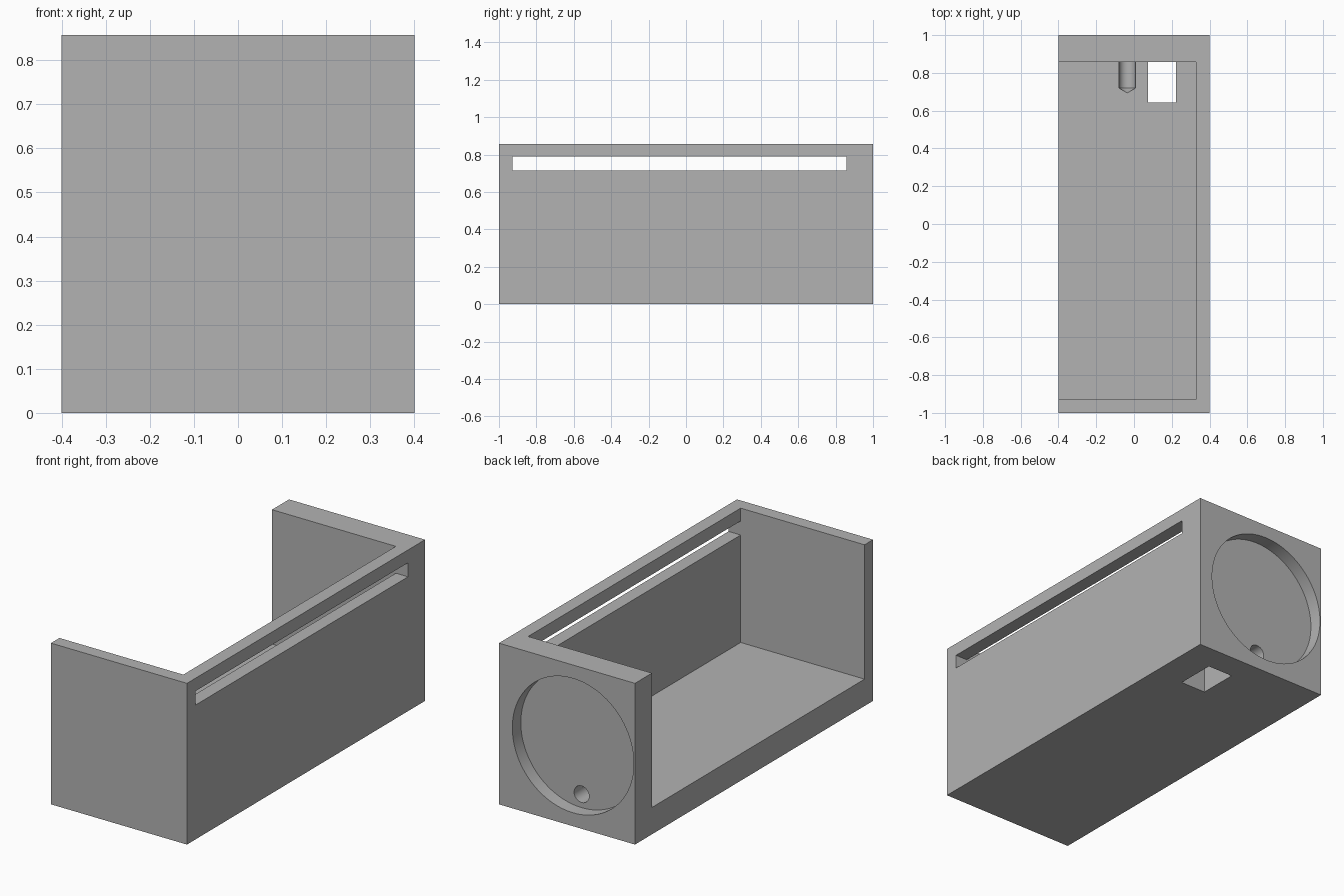
import bpy
from math import radians, tan
from mathutils import Matrix
import bmesh

cube = bpy.data.objects.get("Cube")
if cube:
    bpy.data.objects.remove(cube, do_unlink=True)

grey = bpy.data.materials.new("plain grey")
grey.use_nodes = True
colour = (0.45, 0.45, 0.45, 1)
grey.diffuse_color = colour
grey.node_tree.nodes["Principled BSDF"].inputs["Base Color"].default_value = colour

UNIT = 1 / 14           # thin wall thickness
W, H = 0.4, 12 * UNIT   # half width and height
INNER_X, INNER_FRONT, INNER_BACK = W - UNIT, UNIT - 1, 1 - 2 * UNIT
FLOOR = 2 * UNIT
BORE_X = -UNIT / 2      # centre line of the round features


def make_object(name, bm):
    mesh = bpy.data.meshes.new(name)
    bmesh.ops.recalc_face_normals(bm, faces=bm.faces)
    bm.to_mesh(mesh)
    bm.free()
    mesh.materials.append(grey)
    obj = bpy.data.objects.new(name, mesh)
    bpy.context.collection.objects.link(obj)
    return obj


def box(name, xs, ys, zs):
    bm = bmesh.new()
    bmesh.ops.create_cube(bm, size=1)
    for v in bm.verts:
        v.co = [r[0] if c < 0 else r[1] for c, r in zip(v.co, (xs, ys, zs))]
    return make_object(name, bm)


def bore(name, z, radius, y_start, y_end, tip=0, sides=64):
    """Cylinder along y, running to y_end, with an optional conical tip."""
    bm = bmesh.new()
    depth = y_start - y_end
    turn = Matrix.Translation((BORE_X, (y_start + y_end) / 2, z)) @ Matrix.Rotation(radians(90), 4, "X")
    bmesh.ops.create_cone(bm, cap_ends=True, segments=sides, radius1=radius,
                          radius2=radius, depth=depth, matrix=turn)
    if tip:
        end = min(bm.faces, key=lambda f: f.calc_center_median().y)
        apex = bmesh.ops.poke(bm, faces=[end])["verts"][0]
        apex.co.y -= tip
    return make_object(name, bm)


# Outer block
housing = box("housing", (-W, W), (-1, 1), (0, H))

# Shapes removed from the block
pin_radius = 0.044
cutters = [
    box("interior_cutter", (-1, INNER_X), (INNER_FRONT, INNER_BACK), (FLOOR, 1)),
    box("side_slot_cutter", (INNER_X - 0.05, 1), (INNER_FRONT, INNER_BACK), (10 * UNIT, 11 * UNIT + 0.003)),
    box("floor_opening_cutter", (0.073, 0.223), (9 * UNIT, INNER_BACK), (-0.1, FLOOR + 0.05)),
    bore("round_recess_cutter", H / 2, 5 * UNIT, 1.1, 1 - UNIT, sides=96),
    bore("drilled_hole_cutter", FLOOR, pin_radius, 0.96, 0.72, pin_radius / tan(radians(59)), 48),
]

bpy.context.view_layer.objects.active = housing
for cutter in cutters:
    mod = housing.modifiers.new(cutter.name, "BOOLEAN")
    mod.operation = "DIFFERENCE"
    mod.solver = "EXACT"
    mod.object = cutter
    bpy.ops.object.modifier_apply(modifier=mod.name)
    bpy.data.objects.remove(cutter, do_unlink=True)

# Smooth the round walls, keep the edges crisp
bpy.ops.object.select_all(action="DESELECT")
housing.select_set(True)
bpy.ops.object.shade_smooth_by_angle(angle=radians(25))
